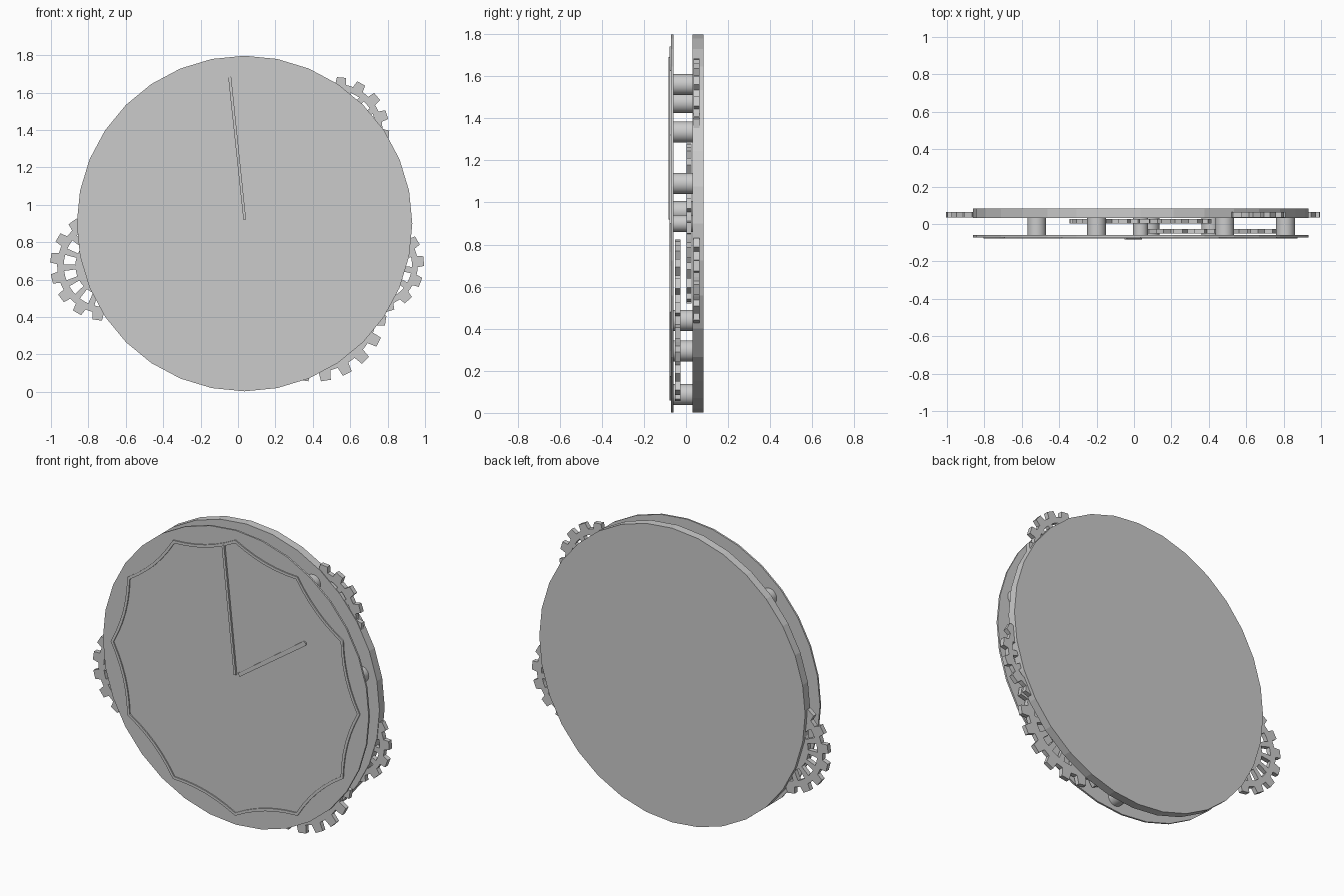
import bpy, bmesh
from math import sin, cos, pi, radians, atan2, hypot

if "Cube" in bpy.data.objects:
    bpy.data.objects.remove(bpy.data.objects["Cube"])

CX, CZ = 0.035, 0.9          # centre of the clock face


def finish(name, bm, depth):
    """Extrude the flat faces in bm along +y and make an object."""
    bmesh.ops.remove_doubles(bm, verts=bm.verts, dist=1e-5)
    res = bmesh.ops.extrude_face_region(bm, geom=bm.faces[:], use_keep_orig=True)
    moved = [g for g in res["geom"] if isinstance(g, bmesh.types.BMVert)]
    bmesh.ops.translate(bm, verts=moved, vec=(0, depth, 0))
    bmesh.ops.recalc_face_normals(bm, faces=bm.faces)
    mesh = bpy.data.meshes.new(name)
    bm.to_mesh(mesh)
    bm.free()
    ob = bpy.data.objects.new(name, mesh)
    bpy.context.collection.objects.link(ob)
    return ob


def slab(name, pts, y0, y1):
    bm = bmesh.new()
    bm.faces.new([bm.verts.new((x, y0, z)) for x, z in pts])
    return finish(name, bm, y1 - y0)


def circle(x, z, r, n):
    return [(x + r * sin(2 * pi * i / n), z + r * cos(2 * pi * i / n)) for i in range(n)]


def rod(name, x, z, r, y0, y1, n=32):
    ob = slab(name, circle(x, z, r, n), y0, y1)
    bpy.ops.object.select_all(action='DESELECT')
    ob.select_set(True)
    bpy.context.view_layer.objects.active = ob
    bpy.ops.object.shade_smooth_by_angle(angle=radians(40))


def gear(name, x, z, R, teeth, y0, y1, turn=0.0):
    """Toothed wheel with one window per tooth."""
    bm = bmesh.new()
    step = 2 * pi / teeth

    def p(f, r):
        a = turn + f * step
        return bm.verts.new((x + r * cos(a), y0, z + r * sin(a)))

    cuts = [0, .2, .5, .8, 1]
    rings = [.1 * R, .54 * R, .75 * R, .87 * R]
    for t in range(teeth):
        for c in range(4):
            a, b = t + cuts[c], t + cuts[c + 1]
            for k in range(3):
                if k == 1 and c in (1, 2):
                    continue
                bm.faces.new([p(a, rings[k]), p(b, rings[k]),
                              p(b, rings[k + 1]), p(a, rings[k + 1])])
        bm.faces.new([p(t + .2, rings[3]), p(t + .5, rings[3]), p(t + .8, rings[3]),
                      p(t + .72, R), p(t + .28, R)])
    finish(name, bm, y1 - y0)


def hand(name, start, end, w0, w1, y0, y1):
    """Slim pointer with a rounded tip."""
    (x0, z0), (x1, z1) = start, end
    L = hypot(x1 - x0, z1 - z0)
    ux, uz = (x1 - x0) / L, (z1 - z0) / L
    loc = [(0, -w0), (0, w0)]
    loc += [(L - w1 + w1 * sin(pi * i / 8), w1 * cos(pi * i / 8)) for i in range(9)]
    slab(name, [(x0 + a * ux - b * uz, z0 + a * uz + b * ux) for a, b in loc], y0, y1)


# Back plate and thin front dial
slab("back_plate", circle(CX, CZ, 0.897, 32), 0.032, 0.083)
slab("front_dial", circle(CX, CZ, 0.897, 32), -0.071, -0.060)

# Twelve-pointed scalloped trim on the dial
bm = bmesh.new()
SEG = 6


def trim_pt(i, scale):
    a = 2 * pi * i / (12 * SEG)
    t = (i % SEG) / SEG
    # straight chord between points, pulled inward to a shallow arc
    a0 = (i // SEG) * pi / 6
    x = sin(a0) * (1 - t) + sin(a0 + pi / 6) * t
    z = cos(a0) * (1 - t) + cos(a0 + pi / 6) * t
    r = scale * (1 - 0.033 * 4 * t * (1 - t))
    return bm.verts.new((CX + r * x, -0.078, CZ + r * z))


for i in range(12 * SEG):
    bm.faces.new([trim_pt(i, .84), trim_pt(i + 1, .84), trim_pt(i + 1, .822), trim_pt(i, .822)])
finish("dial_trim", bm, 0.008)

# Hands
hand("minute_hand", (0.036, 0.92), (-0.045, 1.69), 0.007, 0.008, -0.083, -0.070)
hand("hour_hand", (0.06, 0.925), (0.51, 1.24), 0.011, 0.014, -0.078, -0.070)

# Gears between the plates
gear("left_gear", -0.71, 0.675, 0.295, 16, 0.036, 0.064, 0.05)
gear("right_gear", 0.735, 0.68, 0.26, 14, 0.036, 0.064, -0.15)
gear("upper_gear", 0.526, 1.40, 0.283, 16, 0.036, 0.064, 0.1)
gear("lower_gear", 0.41, 0.44, 0.385, 20, -0.052, -0.026, 0.0)
gear("centre_gear", CX, CZ, 0.38, 20, 0.002, 0.026, 0.1)

# Spacer posts joining the plates
posts = [(.485, 1.56), (-.52, 1.475), (.81, 1.09), (.085, .087), (-.52, .295),
         (-.2, 1.335), (-.2, .957), (.41, .44)]
for n, (px, pz) in enumerate(posts):
    rod(f"spacer_post_{n + 1}", px, pz, 0.05, -0.062, 0.034)
rod("centre_axle", CX, CZ, 0.04, -0.062, 0.034)
